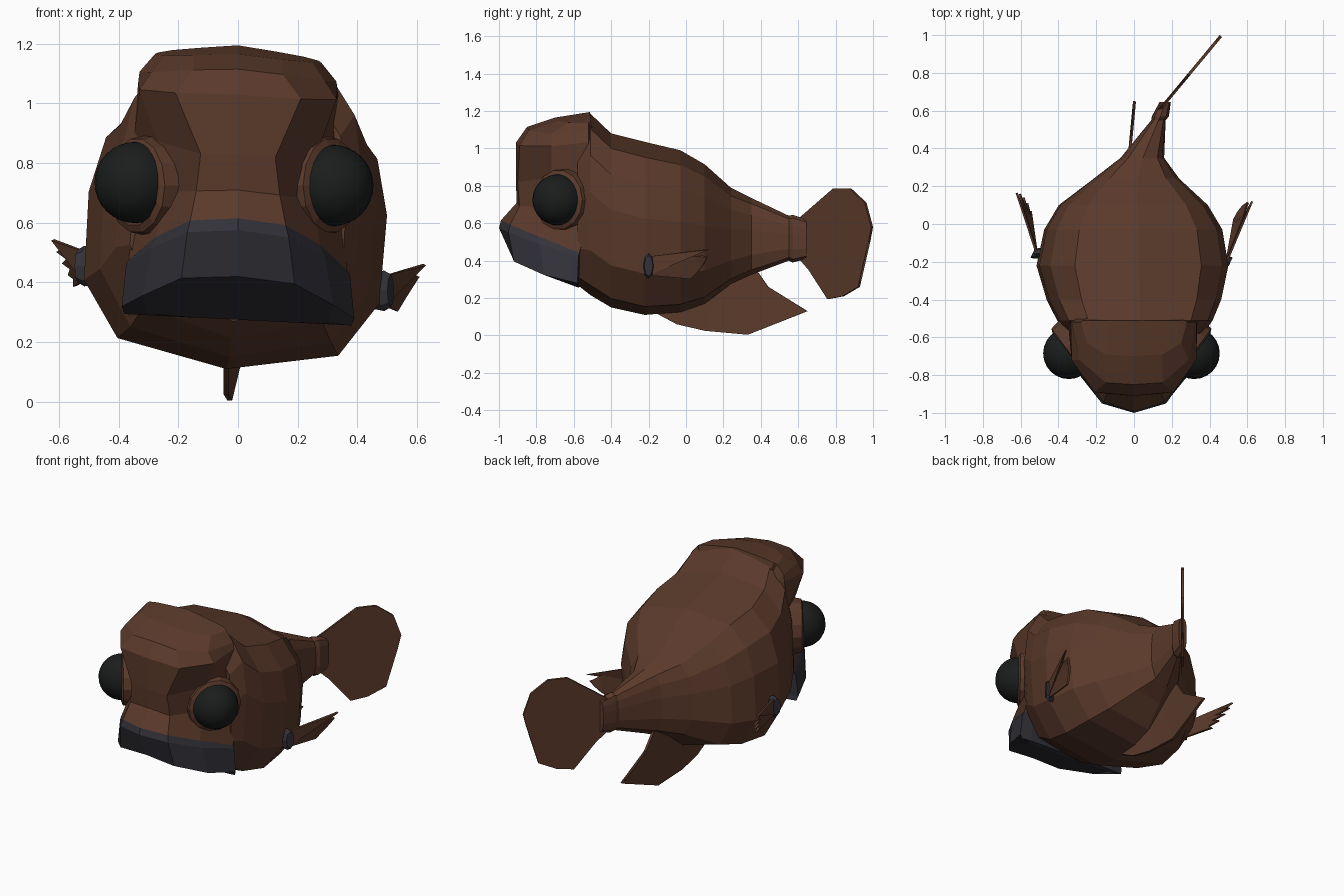
import bpy, bmesh, math
from mathutils import Vector


def material(name, rgb):
    m = bpy.data.materials.new(name)
    m.diffuse_color = (*rgb, 1)
    return m


BROWN = material("brown skin", (0.104, 0.042, 0.024))
SLATE = material("dark slate", (0.033, 0.033, 0.042))
BLACK = material("eye black", (0.011, 0.012, 0.012))


def finish(name, bm, mats):
    bmesh.ops.recalc_face_normals(bm, faces=bm.faces[:])
    me = bpy.data.meshes.new(name)
    bm.to_mesh(me)
    bm.free()
    for m in mats:
        me.materials.append(m)
    ob = bpy.data.objects.new(name, me)
    bpy.context.collection.objects.link(ob)
    return ob


def loft(name, rings, mats, rule=lambda i: 0):
    """Skin a list of closed rings and cap both ends."""
    bm = bmesh.new()
    vs = [[bm.verts.new(p) for p in r] for r in rings]
    n = len(rings[0])
    for i in range(len(vs) - 1):
        for j in range(n):
            k = (j + 1) % n
            f = bm.faces.new((vs[i][j], vs[i][k], vs[i + 1][k], vs[i + 1][j]))
            f.material_index = rule(i)
    bm.faces.new(vs[0]).material_index = rule(0)
    bm.faces.new(vs[-1]).material_index = rule(len(vs) - 2)
    return finish(name, bm, mats)


def fin(name, outline, x_of, thick):
    """Thin plate from a (y, z) outline, bent sideways by x_of(y, z)."""
    bm = bmesh.new()
    f = bm.faces.new([bm.verts.new((x_of(y, z), y, z)) for y, z in outline])
    bmesh.ops.triangulate(bm, faces=[f])
    ob = finish(name, bm, [BROWN])
    mod = ob.modifiers.new("thickness", 'SOLIDIFY')
    mod.thickness = thick
    mod.offset = 0
    return ob


# Body: one half cross-section scaled along the length, slightly rolled
HALF = [(0, 1), (0.67, 0.94), (0.91, 0.80), (1, 0.60), (0.99, 0.28), (0.74, 0.08), (0, 0)]
SECTION = HALF + [(-u, t) for u, t in HALF[-2:0:-1]]
STATIONS = [  # y, centre x, half width, top z, bottom z
    (-0.58, 0.00, 0.36, 1.08, 0.27),
    (-0.51, 0.00, 0.405, 1.185, 0.215),
    (-0.40, 0.00, 0.455, 1.08, 0.15),
    (-0.22, -0.005, 0.50, 1.035, 0.11),
    (-0.03, 0.00, 0.465, 0.99, 0.125),
    (0.10, 0.00, 0.39, 0.915, 0.17),
    (0.24, 0.015, 0.225, 0.79, 0.275),
    (0.35, 0.045, 0.115, 0.735, 0.325),
    (0.55, 0.13, 0.038, 0.64, 0.40),
    (0.57, 0.14, 0.045, 0.645, 0.39),
    (0.645, 0.165, 0.03, 0.62, 0.41),
]


def body_ring(y, cx, w, zt, zb):
    ring = []
    for u, t in SECTION:
        z = zb + t * (zt - zb)
        ring.append((cx + u * w + 0.14 * w * (z - 0.6), y, z - 0.08 * u * w))
    return ring


loft("body", [body_ring(*s) for s in STATIONS], [BROWN])

# Head: horizontal layers from jaw to crown, half outline from nose to back
LAYERS = [
    [(0, -0.60, 0.275), (0.15, -0.60, 0.275), (0.30, -0.60, 0.28), (0.38, -0.575, 0.275)],
    [(0, -0.93, 0.42), (0.19, -0.92, 0.405), (0.32, -0.76, 0.34), (0.39, -0.58, 0.30)],
    [(0, -1.0, 0.575), (0.17, -0.95, 0.56), (0.29, -0.78, 0.50), (0.375, -0.575, 0.445)],
    [(0, -0.99, 0.615), (0.16, -0.94, 0.60), (0.275, -0.78, 0.54), (0.365, -0.57, 0.46)],
    [(0, -0.905, 0.71), (0.14, -0.89, 0.70), (0.25, -0.70, 0.69), (0.36, -0.52, 0.68)],
    [(0, -0.91, 0.83), (0.125, -0.90, 0.825), (0.27, -0.72, 0.86), (0.35, -0.52, 0.86)],
    [(0, -0.91, 1.03), (0.21, -0.89, 1.025), (0.33, -0.72, 1.03), (0.335, -0.52, 1.05)],
    [(0, -0.85, 1.115), (0.15, -0.84, 1.105), (0.29, -0.72, 1.09), (0.33, -0.52, 1.09)],
    [(0, -0.70, 1.165), (0.15, -0.69, 1.155), (0.25, -0.63, 1.15), (0.28, -0.52, 1.15)],
    [(0, -0.512, 1.195), (0.13, -0.512, 1.18), (0.22, -0.51, 1.168), (0.27, -0.51, 1.157)],
]


def head_ring(half, jaw):
    x, y, z = half[3]
    right = half + [(x * 0.8, y + (0.008 if jaw else 0.04), min(z, 1.02))]
    ring = [(-x, y, z) for x, y, z in right[:0:-1]] + right
    return [(x, y, z - 0.05 * x) for x, y, z in ring]


loft("head_and_mouth", [head_ring(h, i < 4) for i, h in enumerate(LAYERS)],
     [BROWN, SLATE], lambda i: 1 if i < 3 else 0)


# Eyes and the raised sockets around them
def circle_rings(centre, axis, profile, sides):
    q = Vector(axis).to_track_quat('Z', 'Y')
    return [[Vector(centre) + q @ Vector((r * math.cos(a), r * math.sin(a), h))
             for a in (2 * math.pi * k / sides for k in range(sides))]
            for r, h in profile]


for side, s, cx in (("left", -1, 0.345), ("right", 1, 0.318)):
    bpy.ops.mesh.primitive_uv_sphere_add(segments=24, ring_count=16, radius=0.136,
                                         location=(s * cx, -0.685, 0.73 - 0.005 * s))
    eye = bpy.context.object
    eye.name = side + "_eye"
    eye.data.materials.append(BLACK)
    bpy.ops.object.shade_smooth()
    loft(side + "_eye_socket",
         circle_rings((s * (cx - 0.04), -0.655, 0.725), (s * 0.8, -0.6, 0),
                      [(0.150, -0.13), (0.170, -0.01), (0.160, 0.045), (0.136, 0.055),
                       (0.125, 0.035)], 14),
         [BROWN])

# Tail fin, bent to one side
fin("tail_fin", [(0.60, 0.62), (0.66, 0.665), (0.79, 0.785), (0.88, 0.785), (0.96, 0.71),
                 (0.995, 0.58), (0.98, 0.50), (0.935, 0.37), (0.925, 0.26), (0.84, 0.21),
                 (0.76, 0.195), (0.66, 0.35), (0.60, 0.42)],
    lambda y, z: 0.165 + 0.83 * (y - 0.64), 0.016)

# Belly fin
fin("belly_fin", [(-0.20, 0.14), (-0.05, 0.06), (0.10, 0.025), (0.33, 0.004), (0.65, 0.13),
                  (0.51, 0.17), (0.44, 0.26), (0.37, 0.36), (0.20, 0.34), (0.0, 0.20)],
    lambda y, z: -0.04 + 0.095 * max(0, y - 0.2), 0.016)

# Side fins with fingered edges, each on a dark collar
for side, s, x0, y0, z0, slope in (("left", -1, 0.515, -0.155, 0.455, 0.33),
                                   ("right", 1, 0.49, -0.20, 0.372, 0.42)):
    pts = [(y0, z0 - 0.05), (y0, z0 + 0.05)]
    for i in range(5):
        pts.append((y0 + 0.32 - 0.006 * i * i, z0 + 0.088 - 0.039 * i))
        if i < 4:
            pts.append((y0 + 0.235 - 0.015 * i, z0 + 0.057 - 0.033 * i))
    fin(side + "_side_fin", pts,
        lambda y, z: s * (x0 + slope * (y - y0) * (0.68 + 3.7 * (z - z0))), 0.012)
    collar = [[(s * (x0 + d) + 0.2 * r * math.cos(a), y0 + 0.42 * r * math.cos(a),
                z0 + r * math.sin(a)) for a in (math.pi * k / 4 for k in range(8))]
              for d, r in ((-0.04, 0.06), (0.0, 0.068), (0.022, 0.055))]
    loft(side + "_fin_collar", collar, [SLATE])
